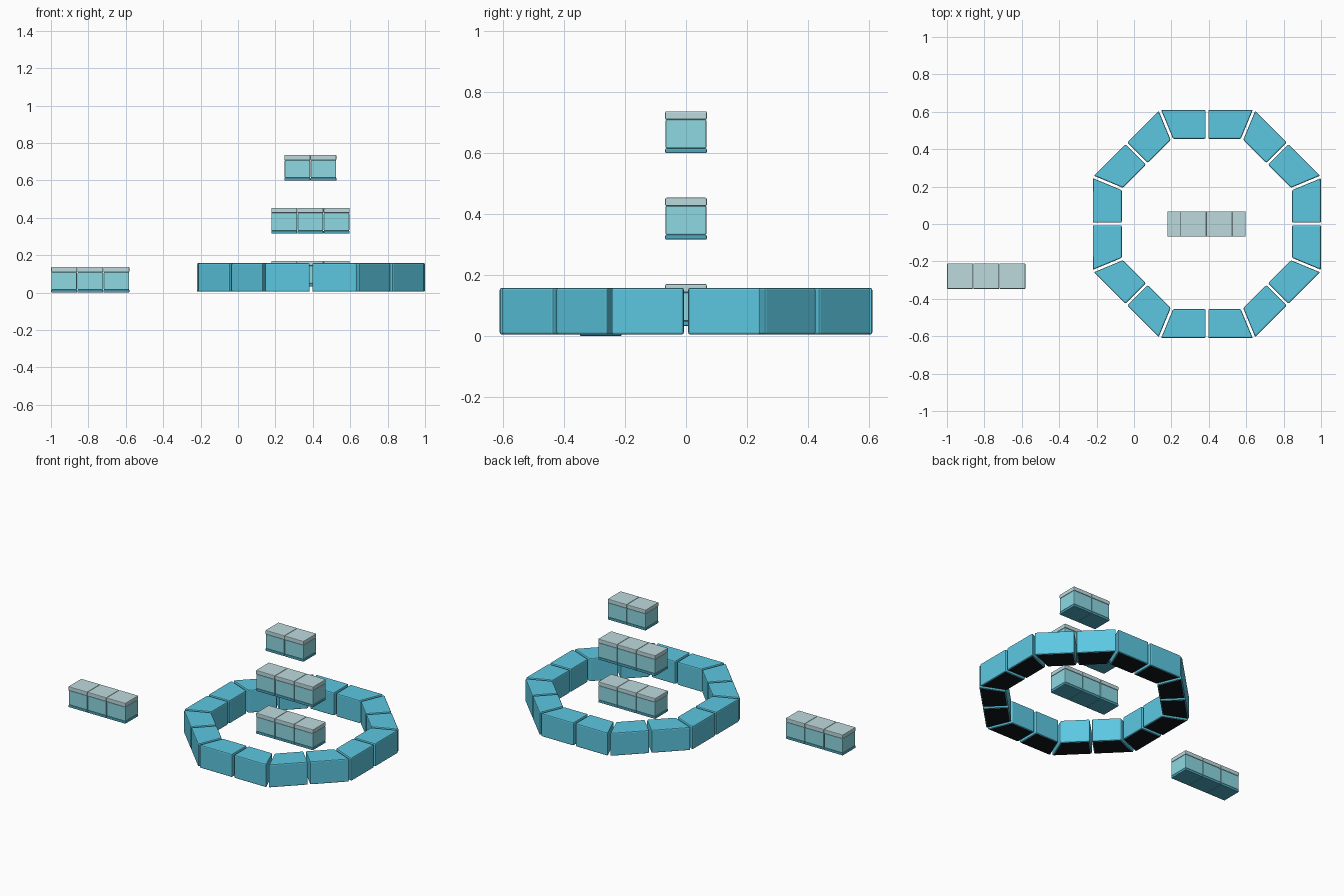
import bpy, bmesh, math
from mathutils import Matrix

if "Cube" in bpy.data.objects:
    bpy.data.objects.remove(bpy.data.objects["Cube"])


def material(name, rgb):
    m = bpy.data.materials.new(name)
    m.diffuse_color = (*rgb, 1)
    m.use_nodes = True
    m.node_tree.nodes["Principled BSDF"].inputs["Base Color"].default_value = m.diffuse_color
    return m


TEAL = material("teal", (0.108, 0.575, 0.752))
BLACK = material("black", (0.006, 0.007, 0.009))
DEEP = material("deep_teal", (0.075, 0.40, 0.53))
GLASS = material("pale_aqua", (0.27, 0.69, 0.755))
ROOF = material("grey_blue", (0.51, 0.70, 0.73))


def prism(name, outline, z0, z1, bevel, mat, under=None):
    """Extrude an outline between two heights and soften its edges."""
    bm = bmesh.new()
    face = bm.faces.new([bm.verts.new((x, y, z0)) for x, y in outline])
    ext = bmesh.ops.extrude_face_region(bm, geom=[face])
    top = [v for v in ext["geom"] if isinstance(v, bmesh.types.BMVert)]
    bmesh.ops.translate(bm, verts=top, vec=(0, 0, z1 - z0))
    bmesh.ops.recalc_face_normals(bm, faces=bm.faces[:])
    bmesh.ops.bevel(bm, geom=bm.edges[:], offset=bevel, segments=2,
                    profile=0.5, affect='EDGES', clamp_overlap=True)
    bm.normal_update()
    me = bpy.data.meshes.new(name)
    me.materials.append(mat)
    if under:
        me.materials.append(under)
        for f in bm.faces:
            f.material_index = int(f.normal.z < -0.99)
    bm.to_mesh(me)
    bm.free()
    ob = bpy.data.objects.new(name, me)
    bpy.context.collection.objects.link(ob)
    return ob


# Octagonal ring: two mirrored mitred blocks on every side
CX, OUTER, INNER, GAP = 0.39, 0.61, 0.455, 0.007
T = math.tan(math.pi / 8)
MITRE = GAP / math.cos(math.pi / 8)
for side in range(8):
    spin = Matrix.Translation((CX, 0, 0)) @ Matrix.Rotation(side * math.pi / 4, 4, 'Z')
    for s in (-1, 1):
        outline = [(s * GAP, INNER), (s * (INNER * T - MITRE), INNER),
                   (s * (OUTER * T - MITRE), OUTER), (s * GAP, OUTER)]
        block = prism("ring_block", outline, 0.005, 0.158, 0.007, TEAL, BLACK)
        block.matrix_world = spin

# Rows of small cabinets: base, glazed body and roof per unit
UNIT, HALF_DEPTH = 0.1397, 0.068


def cabinet_row(cx, cy, z, count):
    for i in range(count):
        x = cx + (i - (count - 1) / 2) * UNIT
        for name, z0, z1, inset, mat in (
                ("cabinet_base", 0.0, 0.016, 0.0, DEEP),
                ("cabinet_body", 0.016, 0.110, 0.001, GLASS),
                ("cabinet_roof", 0.110, 0.137, 0.0, ROOF)):
            w, d = UNIT / 2 - 0.0005 - inset, HALF_DEPTH - inset
            outline = [(x - w, cy - d), (x + w, cy - d), (x + w, cy + d), (x - w, cy + d)]
            prism(name, outline, z + z0, z + z1, 0.004, mat)


cabinet_row(-0.79, -0.279, 0.0, 3)
cabinet_row(0.387, 0, 0.033, 3)
cabinet_row(0.387, 0, 0.316, 3)
cabinet_row(0.387, 0, 0.599, 2)
